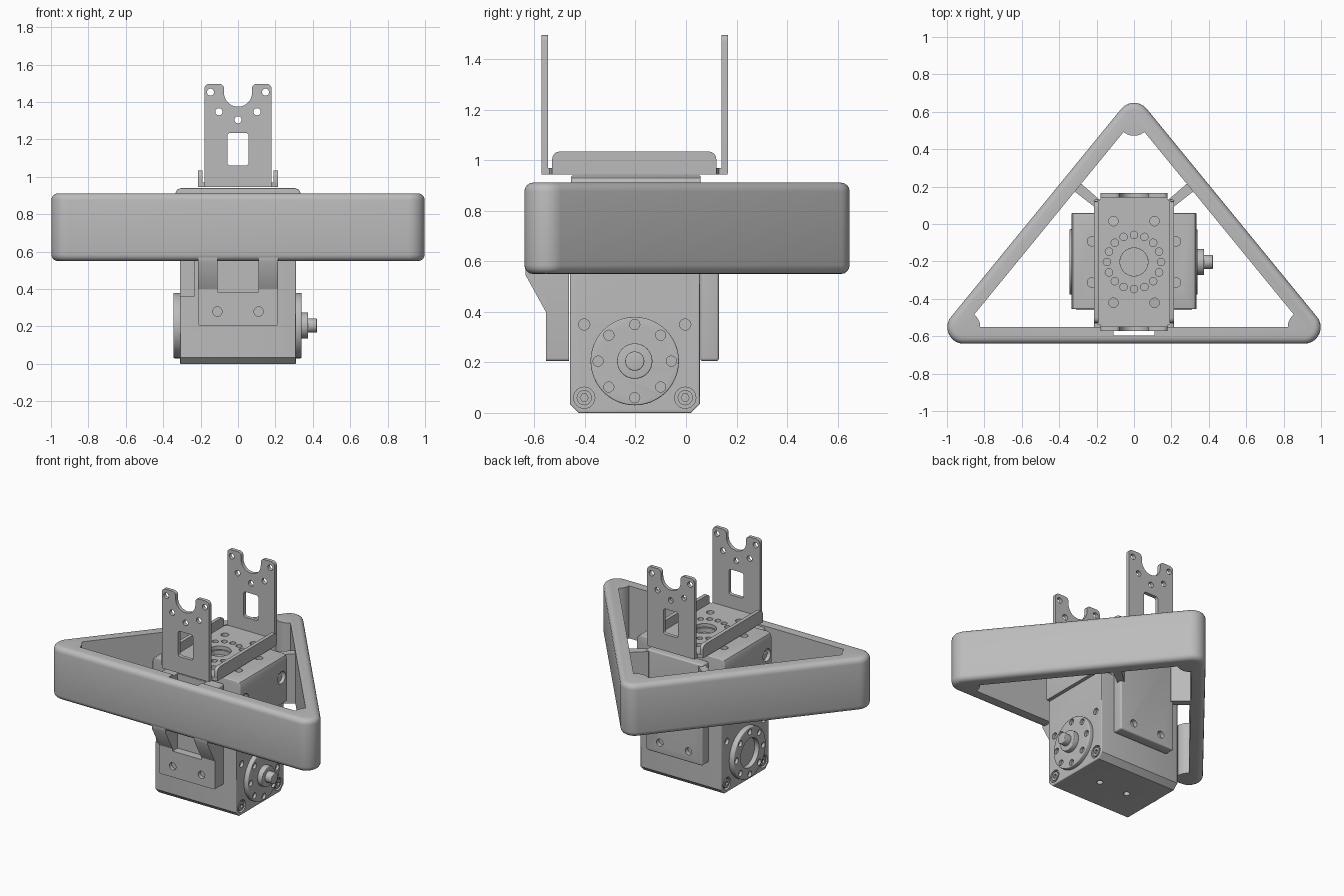
import bpy, bmesh
from math import sin, cos, pi, radians, atan2

if "Cube" in bpy.data.objects:
    bpy.data.objects.remove(bpy.data.objects["Cube"])

grey = bpy.data.materials.new("plain_grey")
grey.use_nodes = True
COLOUR = (0.5, 0.5, 0.5, 1)
grey.diffuse_color = COLOUR
grey.node_tree.nodes["Principled BSDF"].inputs["Base Color"].default_value = COLOUR
parts = []


def arc(cx, cy, r, start, end, n=12):
    return [(cx + r * cos(start + (end - start) * i / n),
             cy + r * sin(start + (end - start) * i / n)) for i in range(n + 1)]


def circle(cx, cy, r, n=24):
    return arc(cx, cy, r, 0, 2 * pi, n)[:-1]


def rect(x0, x1, y0, y1, r=0.0):
    if r == 0:
        return [(x0, y0), (x1, y0), (x1, y1), (x0, y1)]
    pts = []
    for i, (x, y) in enumerate([(x1 - r, y1 - r), (x0 + r, y1 - r), (x0 + r, y0 + r), (x1 - r, y0 + r)]):
        pts += arc(x, y, r, i * pi / 2, (i + 1) * pi / 2, 4)
    return pts


def mirrored(half):
    return half + [(-x, y) for x, y in reversed(half)]


def add_prism(bm, outline, a, b, axis, rim=0.0):
    """Extrude a 2D outline from a to b along an axis, with optional rounded rims."""
    place = {"x": lambda u, v, w: (w, u, v),
             "y": lambda u, v, w: (u, w, v),
             "z": lambda u, v, w: (u, v, w)}[axis]
    low = [bm.verts.new(place(u, v, a)) for u, v in outline]
    high = [bm.verts.new(place(u, v, b)) for u, v in outline]
    caps = [bm.faces.new(low), bm.faces.new(high)]
    n = len(outline)
    sides = [bm.faces.new((low[i], low[(i + 1) % n], high[(i + 1) % n], high[i])) for i in range(n)]
    bmesh.ops.recalc_face_normals(bm, faces=caps + sides)
    if rim:
        edges = [e for f in caps for e in f.edges]
        bmesh.ops.bevel(bm, geom=edges, offset=rim, segments=4, profile=0.5, affect="EDGES")


def make(name, bm):
    mesh = bpy.data.meshes.new(name)
    bm.to_mesh(mesh)
    bm.free()
    mesh.materials.append(grey)
    obj = bpy.data.objects.new(name, mesh)
    bpy.context.collection.objects.link(obj)
    return obj


def part(name, outline, a, b, axis, rim=0.0, cuts=()):
    """Make one solid and subtract each (outline, a, b, axis) cut from it."""
    bm = bmesh.new()
    add_prism(bm, outline, a, b, axis, rim)
    obj = make(name, bm)
    if cuts:
        bm = bmesh.new()
        for cut in cuts:
            add_prism(bm, *cut)
        cutter = make("cutter", bm)
        mod = obj.modifiers.new("cut", "BOOLEAN")
        mod.object, mod.operation, mod.solver = cutter, "DIFFERENCE", "EXACT"
        mod.use_self = True
        graph = bpy.context.evaluated_depsgraph_get()
        mesh = bpy.data.meshes.new_from_object(obj.evaluated_get(graph))
        obj.modifiers.clear()
        obj.data = mesh
        bpy.data.objects.remove(cutter)
    parts.append(obj)
    return obj


def ring(cx, cy, r, count):
    return [(cx + r * cos(2 * pi * i / count), cy + r * sin(2 * pi * i / count)) for i in range(count)]


# Triangular guard frame with solid round corners
R = 0.088
corners = [(0.91, -0.552), (0, 0.56), (-0.91, -0.552)]
outer, inner = [], []
for i, (x, y) in enumerate(corners):
    px, py = corners[i - 1]
    nx, ny = corners[(i + 1) % 3]
    to_prev, to_next = atan2(py - y, px - x), atan2(ny - y, nx - x)
    start, end = to_prev + pi / 2, to_next - pi / 2
    while end < start:
        end += 2 * pi
    outer += arc(x, y, R, start, end, 14)
    while to_next > to_prev:
        to_next -= 2 * pi
    inner += arc(x, y, R, to_prev, to_next, 10)
part("triangle_frame", outer, 0.55, 0.912, "z", 0.035,
     [(inner, 0.4, 1.1, "z"), (rect(-0.11, 0.11, -0.595, -0.5), 0.4, 1.1, "z")])

# Mounting plates holding the frame to the servo
mount_holes = [circle(s * 0.11, 0.28, 0.025) for s in (-1, 1)]
leg = rect(-0.215, 0.215, 0.205, 0.9, 0.012)
part("front_mount", leg, -0.555, -0.464, "y", 0,
     [(h, -0.6, -0.53, "y") for h in mount_holes]
     + [(rect(-0.11, 0.11, 0.385, 1.0), -0.6, -0.5, "y")])
part("back_mount", leg, 0.057, 0.13, "y", 0.01, [(h, 0.1, 0.2, "y") for h in mount_holes])
for side, s in (("left", 1), ("right", -1)):
    gusset = [(-0.635, 0.57), (-0.635, 0.545), (-0.555, 0.4), (-0.54, 0.4), (-0.54, 0.57)]
    part(side + "_gusset", gusset, s * 0.11, s * 0.213, "x")
    strut = [(0.19, 0.075), (0.325, 0.18), (0.29, 0.222), (0.19, 0.135)]
    part(side + "_strut", [(s * x, y) for x, y in strut], 0.55, 0.89, "z")

# Servo body: chamfered lower housing and wider upper housing
CY, CZ = -0.203, 0.205
body = [(-0.425, 0), (0.02, 0), (0.055, 0.035), (0.055, 0.8), (-0.46, 0.8), (-0.46, 0.035)]
cuts = [(rect(-0.32, -0.235, 0.36, 0.57), -0.5, -0.45, "y")]
for a, b in ((0.29, 0.4), (-0.4, -0.29)):
    for dy in (-0.2, 0.2):
        cuts.append((circle(CY + dy, 0.35, 0.022), a, b, "x"))
        cuts.append((circle(CY + dy, 0.06, 0.042), a, b, "x"))
for s in (-1, 1):
    cuts.append((circle(s * 0.11, CY, 0.02), -0.1, 0.025, "z"))
part("lower_housing", body, -0.31, 0.31, "x", 0.006, cuts)

for s in (-1, 1):
    for dy in (-0.2, 0.2):
        part("corner_screw", circle(CY + dy, 0.06, 0.03), s * 0.27, s * 0.308, "x", 0,
             [(circle(CY + dy, 0.06, 0.016, 6), s * 0.295, s * 0.33, "x")])

upper = mirrored([(0.335, 0.62), (0.335, 0.91), (0.326, 0.931), (0.305, 0.94)])
cuts = [(circle(0, CY, 0.075), 0.91, 1.0, "z")]
for s in (-1, 1):
    for dy in (-0.11, 0.11):
        cuts.append((circle(s * 0.225, CY + dy, 0.025), 0.915, 1.0, "z"))
    for dy in (-0.2, 0.2):
        cuts.append((circle(CY + dy, 0.8, 0.042), s * 0.3, s * 0.4, "x"))
part("upper_housing", upper, -0.455, 0.058, "y", 0.006, cuts)

# Output horn with shaft on the left, open idler horn on the right
disc = circle(CY, CZ, 0.175, 48)
screws = [circle(y, z, 0.02) for y, z in ring(CY, CZ, 0.145, 8)]
part("output_horn", disc, 0.3, 0.34, "x", 0.006, [(h, 0.322, 0.4, "x") for h in screws])
part("shaft_collar", circle(CY, CZ, 0.07, 32), 0.33, 0.375, "x", 0.005)
part("shaft_tip", circle(CY, CZ, 0.038, 32), 0.37, 0.422, "x", 0.005)
part("idler_horn", disc, -0.345, -0.3, "x", 0.006,
     [(h, -0.4, -0.325, "x") for h in screws] + [(circle(CY, CZ, 0.1, 40), -0.4, -0.312, "x")])

# U-shaped bracket: base plate, side lips and two uprights
base = mirrored([(0.18, -0.572), (0.18, -0.54), (0.213, -0.53), (0.213, 0.12), (0.18, 0.13), (0.18, 0.165)])
holes = [circle(x, y, 0.02, 16) for x, y in ring(0, CY, 0.145, 16)]
holes += [circle(sx * 0.11, CY + dy, 0.025) for sx in (-1, 1) for dy in (-0.218, 0.218)]
holes.append(circle(0, CY, 0.075, 32))
part("bracket_base", base, 0.945, 0.97, "z", 0, [(h, 0.9, 1.0, "z") for h in holes])

lip = [(-0.53, 0.946), (0.12, 0.946)] + arc(0.09, 1.005, 0.03, 0, pi / 2, 5) \
    + arc(-0.5, 1.005, 0.03, pi / 2, pi, 5)
for side, s in (("left", 1), ("right", -1)):
    part(side + "_bracket_lip", lip, s * 0.19, s * 0.215, "x")

upright = mirrored([(0.18, 0.948)] + arc(0.155, 1.472, 0.025, 0, pi / 2, 5)
                   + arc(0.1, 1.472, 0.025, pi / 2, pi, 5)
                   + arc(0, 1.45, 0.075, 0, radians(-85), 12))
holes = [circle(x, z, 0.019) for x, z in
         [(-0.147, 1.453), (0.147, 1.453), (-0.102, 1.348), (0.102, 1.348), (0, 1.305)]]
holes.append(rect(-0.056, 0.056, 1.06, 1.235, 0.015))
for name, y in (("front_upright", -0.572), ("back_upright", 0.141)):
    part(name, upright, y, y + 0.025, "y", 0, [(h, y - 0.1, y + 0.1, "y") for h in holes])

# Smooth the curved walls and keep sharp edges
bpy.ops.object.select_all(action="DESELECT")
for obj in parts:
    obj.select_set(True)
bpy.context.view_layer.objects.active = parts[0]
bpy.ops.object.shade_smooth_by_angle(angle=radians(32))
